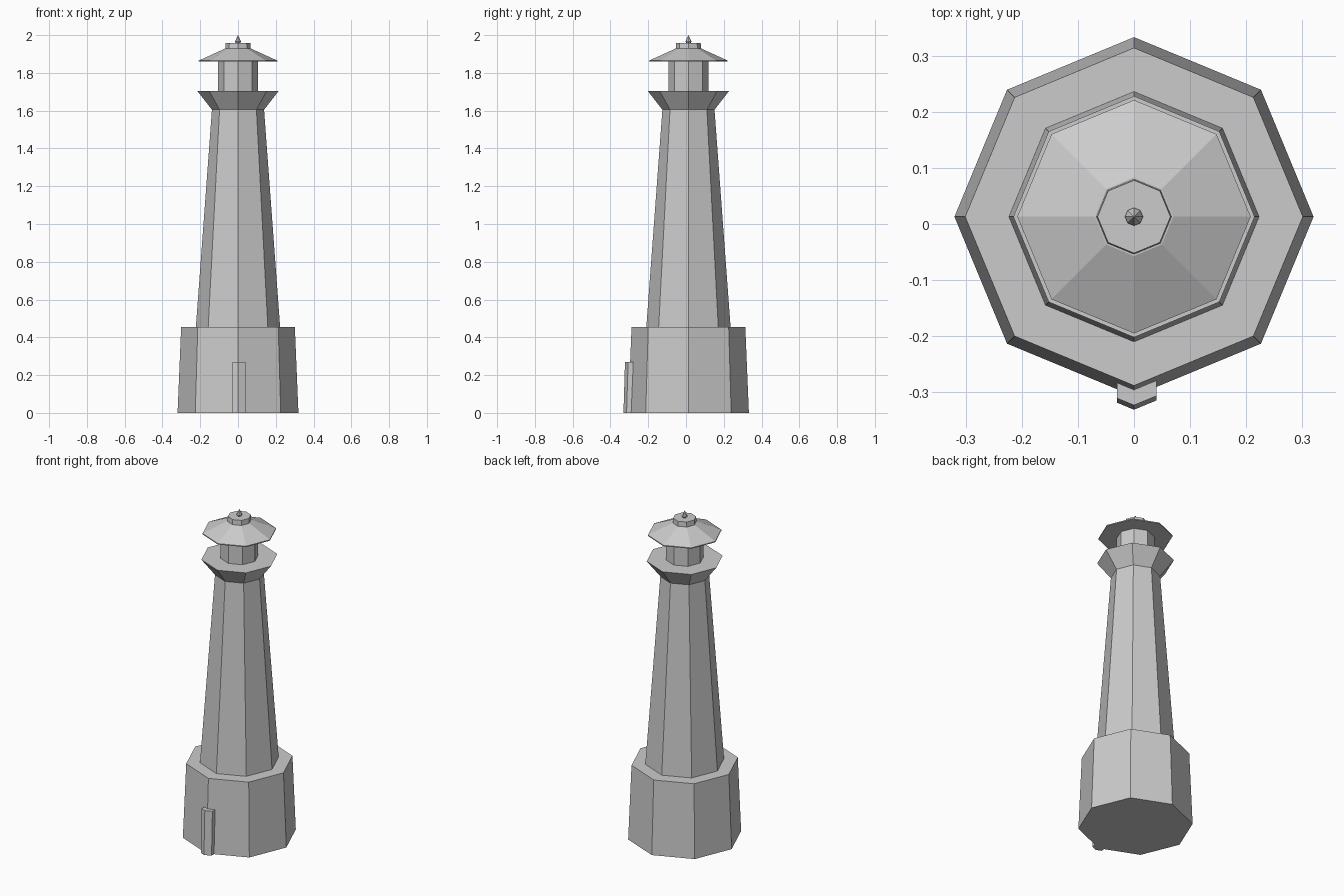
import bpy
import bmesh
from math import cos, sin, pi

cube = bpy.data.objects.get("Cube")
if cube:
    bpy.data.objects.remove(cube, do_unlink=True)

SIDES = 8
CENTRE_Y = 0.013

stone = bpy.data.materials.new("light grey stone")
stone.use_nodes = True
grey = (0.6, 0.6, 0.6, 1)
stone.diffuse_color = grey
stone.node_tree.nodes["Principled BSDF"].inputs["Base Color"].default_value = grey


def finish(name, bm):
    bmesh.ops.recalc_face_normals(bm, faces=bm.faces)
    mesh = bpy.data.meshes.new(name)
    bm.to_mesh(mesh)
    bm.free()
    mesh.materials.append(stone)
    obj = bpy.data.objects.new(name, mesh)
    bpy.context.collection.objects.link(obj)
    return obj


def loft(name, sections):
    """Closed solid through rings holding equal numbers of points."""
    bm = bmesh.new()
    rings = [[bm.verts.new(p) for p in ring] for ring in sections]
    for low, high in zip(rings, rings[1:]):
        for i in range(len(low)):
            j = (i + 1) % len(low)
            bm.faces.new((low[i], low[j], high[j], high[i]))
    bm.faces.new(rings[0][::-1])
    bm.faces.new(rings[-1])
    return finish(name, bm)


def octagon(radius, z):
    return [(radius * cos(2 * pi * i / SIDES),
             CENTRE_Y + radius * sin(2 * pi * i / SIDES), z)
            for i in range(SIDES)]


def octagonal(name, profile):
    return loft(name, [octagon(r, z) for r, z in profile])


# Tower, from the ground up
octagonal("base", [(0.32, 0), (0.301, 0.455)])
octagonal("tower", [(0.223, 0.455), (0.138, 1.605)])
octagonal("gallery", [(0.138, 1.605), (0.215, 1.704)])
octagonal("lantern_room", [(0.106, 1.704), (0.106, 1.86)])
octagonal("roof", [(0.208, 1.859), (0.208, 1.865), (0.07, 1.928)])
octagonal("roof_cap", [(0.067, 1.926), (0.065, 1.958)])
octagonal("spire", [(0.011, 1.957), (0.016, 1.965), (0.0005, 2.0)])


# Door wrapped around the front corner of the base
def door_section(front, z):
    left, right, slope = -0.03, 0.04, 0.414
    back = -0.26
    return [(left, back, z), (left, front - left * slope, z), (0, front, z),
            (right, front + right * slope, z), (right, back, z)]


loft("door", [door_section(-0.331, 0), door_section(-0.323, 0.27)])
